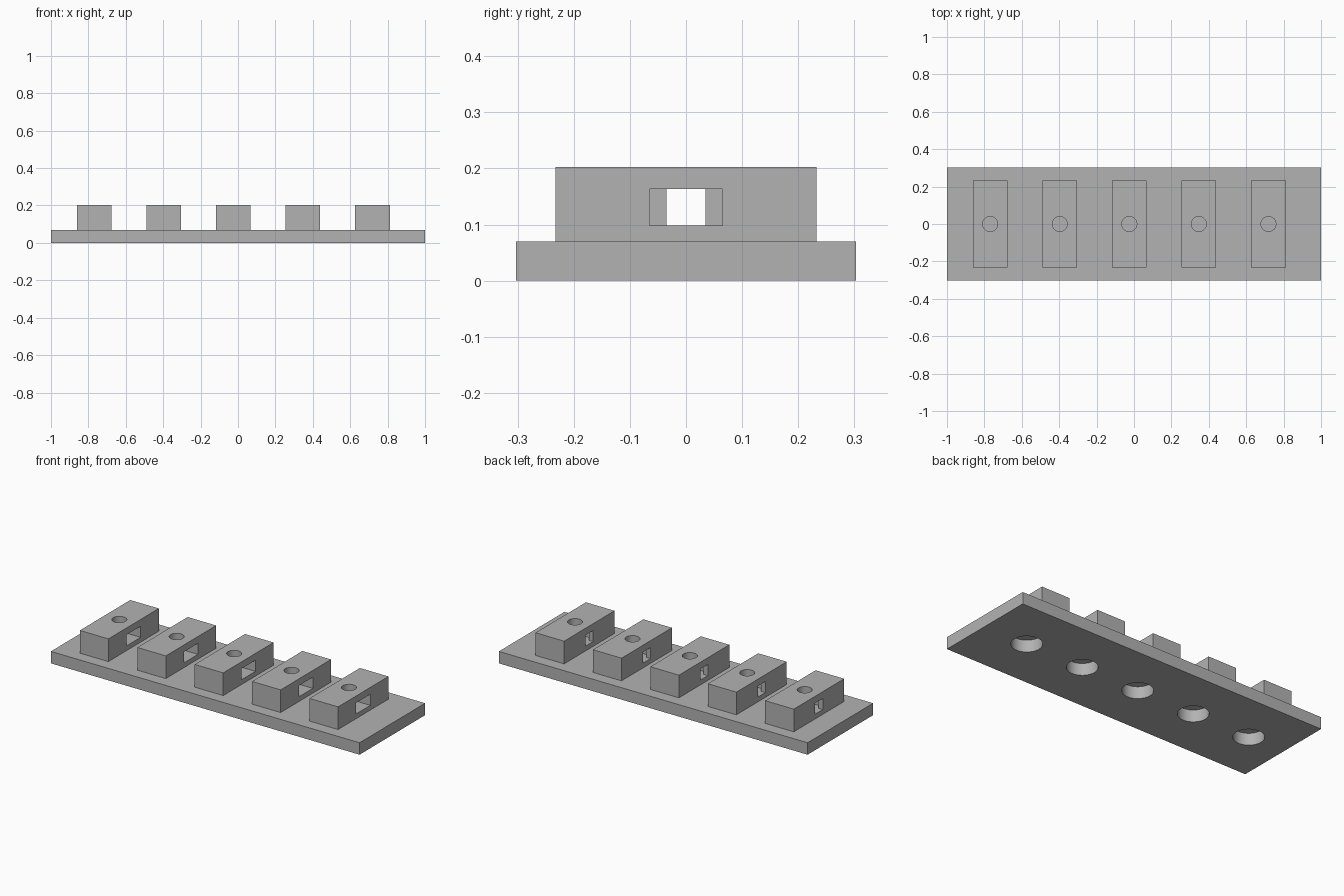
import bpy

if "Cube" in bpy.data.objects:
    bpy.data.objects.remove(bpy.data.objects["Cube"], do_unlink=True)

PLATE_TOP, BLOCK_TOP = 0.07, 0.203
SLOT_BOTTOM, SLOT_TOP = 0.098, 0.163
CENTRES = [-0.025 + 0.372 * i for i in range(-2, 3)]
HALF = 0.0925  # half the width of a block

grey = bpy.data.materials.new("plain grey")
grey.use_nodes = True
colour = (0.45, 0.45, 0.45, 1)
grey.diffuse_color = colour
grey.node_tree.nodes["Principled BSDF"].inputs["Base Color"].default_value = colour


def box(name, x0, x1, half_y, z0, z1):
    bpy.ops.mesh.primitive_cube_add(size=1, location=((x0 + x1) / 2, 0, (z0 + z1) / 2))
    ob = bpy.context.object
    ob.name = name
    ob.scale = (x1 - x0, 2 * half_y, z1 - z0)
    bpy.ops.object.transform_apply(location=True, rotation=False, scale=True)
    ob.data.materials.append(grey)
    return ob


def cylinder(name, x, radius, z0, z1):
    bpy.ops.mesh.primitive_cylinder_add(vertices=48, radius=radius, depth=z1 - z0,
                                        location=(x, 0, (z0 + z1) / 2))
    ob = bpy.context.object
    ob.name = name
    ob.data.materials.append(grey)
    return ob


def combine(target, tool, operation):
    mod = target.modifiers.new(tool.name, "BOOLEAN")
    mod.operation, mod.object, mod.solver = operation, tool, "EXACT"
    bpy.ops.object.select_all(action="DESELECT")
    bpy.context.view_layer.objects.active = target
    target.select_set(True)
    bpy.ops.object.modifier_apply(modifier=mod.name)
    bpy.data.objects.remove(tool, do_unlink=True)


# Base plate carrying a row of blocks
plate = box("base_plate_with_blocks", -1, 1, 0.303, 0, PLATE_TOP)
for x in CENTRES:
    combine(plate, box("block", x - HALF, x + HALF, 0.233, 0.03, BLOCK_TOP), "UNION")

for x in CENTRES:
    # Wide side pocket, stepping down to a narrow opening on the other side
    combine(plate, box("pocket", x - 0.065, x + HALF + 0.02, 0.065,
                       SLOT_BOTTOM, SLOT_TOP), "DIFFERENCE")
    combine(plate, box("narrow_slot", x - HALF - 0.02, x, 0.035,
                       SLOT_BOTTOM, SLOT_TOP), "DIFFERENCE")
    # Hole from the top into the pocket, and blind recess underneath
    combine(plate, cylinder("top_hole", x, 0.04, 0.13, BLOCK_TOP + 0.05), "DIFFERENCE")
    combine(plate, cylinder("bottom_recess", x, 0.082, -0.05, PLATE_TOP), "DIFFERENCE")

bpy.context.view_layer.objects.active = plate
plate.select_set(True)
bpy.ops.object.shade_smooth_by_angle(angle=0.5)
